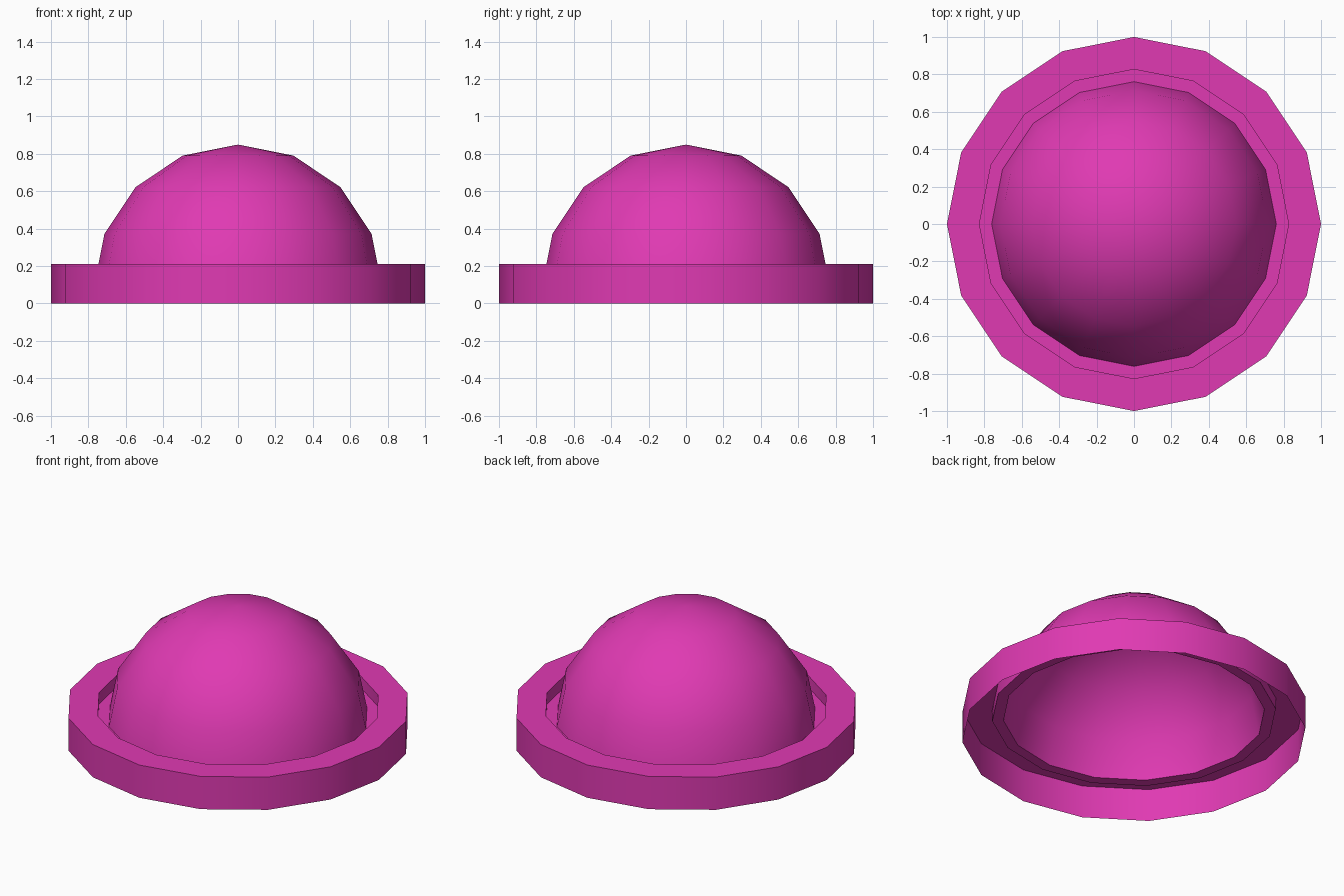
import bpy, bmesh
from math import sin, cos, pi, radians

cube = bpy.data.objects.get("Cube")
if cube:
    bpy.data.objects.remove(cube, do_unlink=True)

SIDES = 16
FLOOR_Z, RIM_Z = 0.136, 0.21
RIM_R, GROOVE_R = 1.0, 0.827
DOME_R, DOME_Z = 0.773, 0.076

pink = bpy.data.materials.new("bright pink")
pink.use_nodes = True
colour = (0.745, 0.042, 0.45, 1)
pink.diffuse_color = colour
pink.node_tree.nodes["Principled BSDF"].inputs["Base Color"].default_value = colour


def lathe(name, profile):
    """Revolve an open (radius, height) profile; radius 0 makes a pole."""
    bm = bmesh.new()
    rings = []
    for r, z in profile:
        n = SIDES if r > 0 else 1
        rings.append([bm.verts.new((r * cos(2 * pi * i / SIDES),
                                    r * sin(2 * pi * i / SIDES), z))
                      for i in range(n)])
    for low, high in zip(rings, rings[1:]):
        for i in range(SIDES):
            j = (i + 1) % SIDES
            if len(high) == 1:
                bm.faces.new((low[i], low[j], high[0]))
            else:
                bm.faces.new((low[i], low[j], high[j], high[i]))
    mesh = bpy.data.meshes.new(name)
    bm.to_mesh(mesh)
    bm.free()
    mesh.materials.append(pink)
    obj = bpy.data.objects.new(name, mesh)
    bpy.context.collection.objects.link(obj)
    bpy.ops.object.select_all(action='DESELECT')
    obj.select_set(True)
    bpy.context.view_layer.objects.active = obj
    bpy.ops.object.shade_smooth_by_angle(angle=radians(30))
    return obj


# Radius where the faceted dome meets the groove floor
foot_r = DOME_R - (FLOOR_Z - DOME_Z) * (1 - cos(pi / 8)) / sin(pi / 8)

# Hollow outer rim, open underneath, with a sunken groove around the dome
lathe("rim", [(RIM_R, 0), (RIM_R, RIM_Z), (GROOVE_R, RIM_Z),
              (GROOVE_R, FLOOR_Z), (foot_r, FLOOR_Z)])

# Open dome shell in steps of an eighth of a half turn
steps = [(DOME_R * cos(k * pi / 8), DOME_Z + DOME_R * sin(k * pi / 8))
         for k in range(1, 4)]
lathe("dome", [(foot_r, FLOOR_Z)] + steps + [(0, DOME_Z + DOME_R)])
